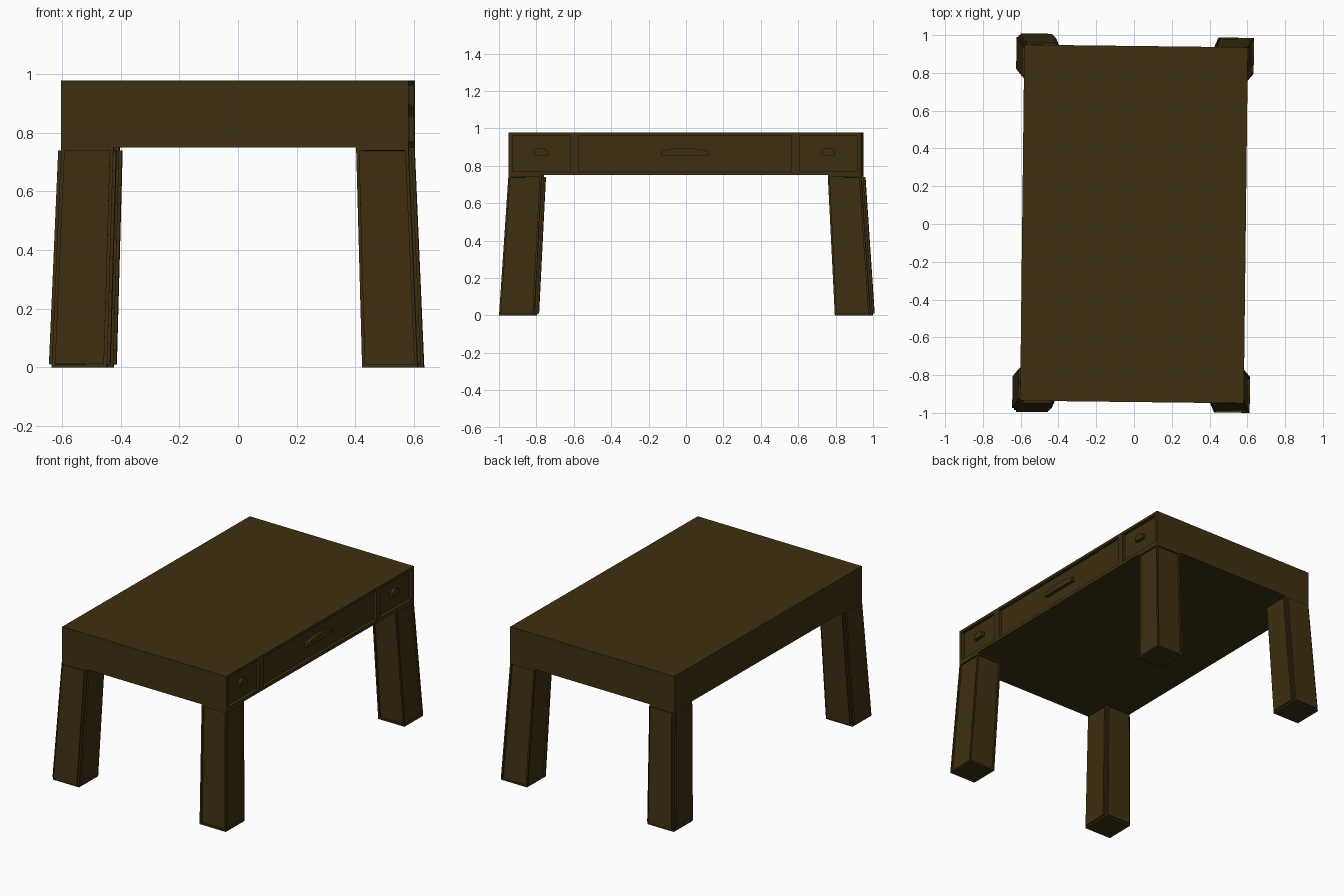
import bpy, bmesh
from mathutils import Vector

if "Cube" in bpy.data.objects:
    bpy.data.objects.remove(bpy.data.objects["Cube"])

wood = bpy.data.materials.new("dark brown wood")
wood.diffuse_color = (0.049, 0.028, 0.006, 1)
wood.use_nodes = True
wood.node_tree.nodes["Principled BSDF"].inputs["Base Color"].default_value = wood.diffuse_color
TURN = -0.0118  # the whole desk is turned very slightly


def finish(bm, name):
    bmesh.ops.recalc_face_normals(bm, faces=bm.faces[:])
    me = bpy.data.meshes.new(name)
    bm.to_mesh(me)
    bm.free()
    me.materials.append(wood)
    ob = bpy.data.objects.new(name, me)
    ob.rotation_euler.z = TURN
    bpy.context.collection.objects.link(ob)


def sink(bm, faces, depth):
    # push faces straight inward, leaving vertical walls
    for f in bmesh.ops.extrude_discrete_faces(bm, faces=faces)["faces"]:
        f.normal_update()
        n = f.normal.copy()
        for v in f.verts:
            v.co -= n * depth


HX, HY, Z0, Z1 = 0.592, 0.9425, 0.75, 0.978
DRAWERS = [(-0.922, -0.613), (-0.568, 0.568), (0.613, 0.922)]
ZL, ZH, DEPTH = 0.771, 0.961, 0.02

# desk body with three recessed drawer fronts on the right side
bm = bmesh.new()
bmesh.ops.create_cube(bm, size=1)
for v in bm.verts:
    v.co = (v.co.x * 2 * HX, v.co.y * 2 * HY, Z1 if v.co.z > 0 else Z0)
bm.normal_update()
cuts = [((0, y, 0), (0, 1, 0)) for d in DRAWERS for y in d]
cuts += [((0, 0, z), (0, 0, 1)) for z in (ZL, ZH)]
for co, no in cuts:
    fs = [f for f in bm.faces if f.normal.x > 0.9]
    geom = list({v for f in fs for v in f.verts}) + list({e for f in fs for e in f.edges}) + fs
    bmesh.ops.bisect_plane(bm, geom=geom, plane_co=co, plane_no=no)
    bm.normal_update()
panels = []
for f in bm.faces:
    c = f.calc_center_median()
    if f.normal.x > 0.9 and ZL < c.z < ZH and any(a < c.y < b for a, b in DRAWERS):
        panels.append(f)
sink(bm, panels, DEPTH)
finish(bm, "desk_body")

# drawer handles: shallow house-shaped prisms
def handle(name, y, half, top, shoulder):
    bm = bmesh.new()
    prof = [(-half, 0.855), (half, 0.855), (half, shoulder),
            (half * 0.3, top), (-half * 0.3, top), (-half, shoulder)]
    face = bm.faces.new([bm.verts.new((HX - DEPTH - 0.002, y + a, z)) for a, z in prof])
    ext = bmesh.ops.extrude_face_region(bm, geom=[face])["geom"]
    for g in ext:
        if isinstance(g, bmesh.types.BMVert):
            g.co.x += DEPTH + 0.002
    finish(bm, name)


handle("front_drawer_handle", -0.767, 0.036, 0.896, 0.882)
handle("middle_drawer_handle", 0.0, 0.127, 0.896, 0.880)
handle("back_drawer_handle", 0.767, 0.036, 0.896, 0.882)

# four splayed legs with recessed panels on each side
for sx, nx in ((-1, "left"), (1, "right")):
    for sy, ny in ((-1, "front"), (1, "back")):
        bm = bmesh.new()
        bmesh.ops.create_cube(bm, size=1)
        for v in bm.verts:
            out_x, out_y, up = v.co.x > 0, v.co.y > 0, v.co.z > 0
            if up:
                x, y = (HX if out_x else 0.414), (HY if out_y else 0.765)
            else:
                x, y = (0.624 if out_x else 0.435), (0.9925 if out_y else 0.803)
            v.co = Vector((sx * x, sy * y, Z0 if up else 0))
        bmesh.ops.recalc_face_normals(bm, faces=bm.faces[:])
        sides = [f for f in bm.faces if abs(f.normal.z) < 0.5]
        bmesh.ops.inset_individual(bm, faces=sides, thickness=0.015)
        bm.normal_update()
        sink(bm, sides, 0.01)
        finish(bm, f"{ny}_{nx}_leg")
